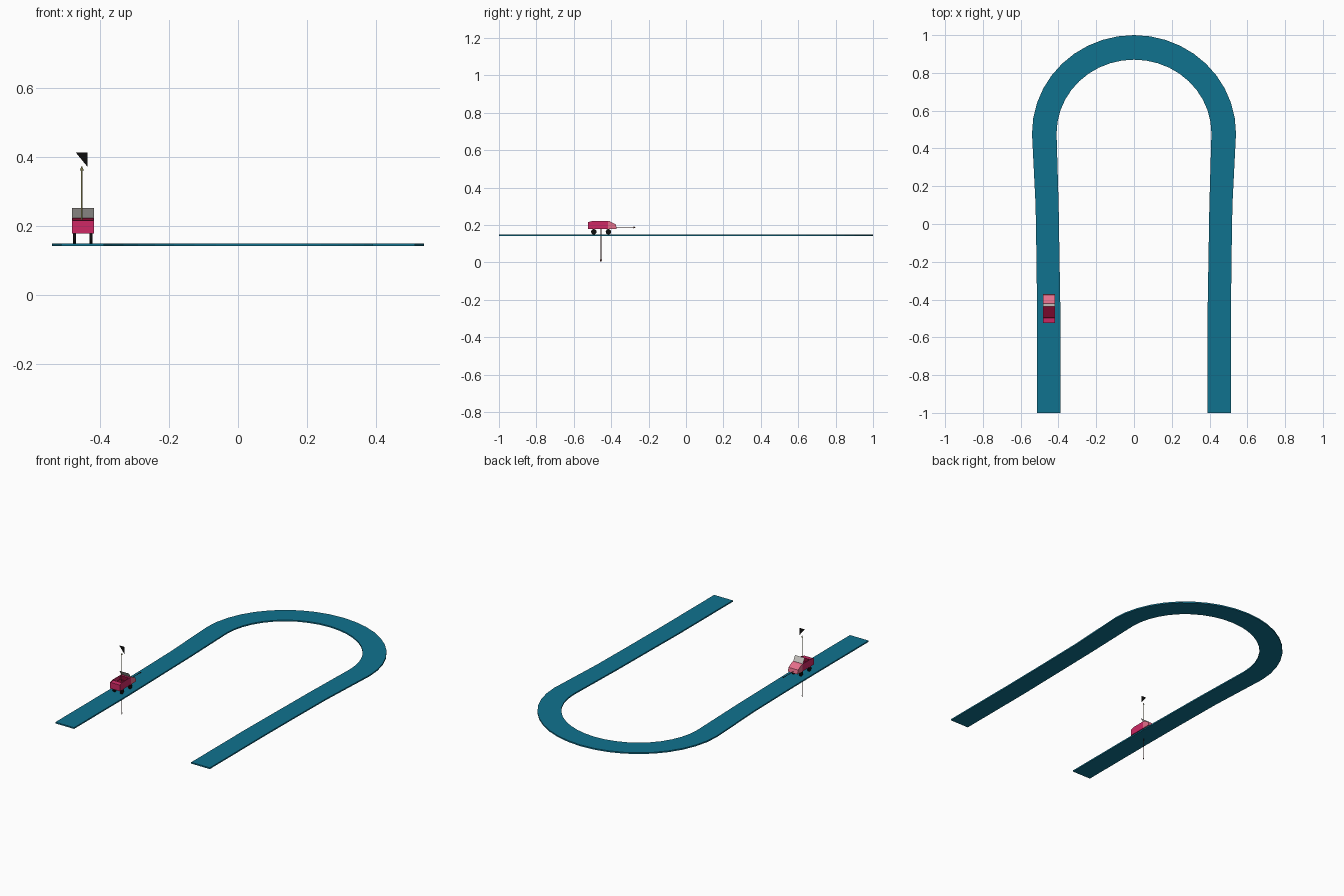
import bpy, bmesh, math

if "Cube" in bpy.data.objects:
    bpy.data.objects.remove(bpy.data.objects["Cube"])


def material(name, rgb):
    m = bpy.data.materials.new(name)
    m.diffuse_color = (*rgb, 1)
    m.use_nodes = True
    m.node_tree.nodes["Principled BSDF"].inputs["Base Color"].default_value = m.diffuse_color
    return m


TEAL = material("teal", (0.005, 0.17, 0.275))
CRIMSON = material("crimson", (0.62, 0.022, 0.13))
DARK = material("dark crimson", (0.19, 0.003, 0.025))
PINK = material("pink", (0.78, 0.16, 0.26))
GLASS = material("pale grey", (0.55, 0.53, 0.5))
BLACK = material("black", (0.004, 0.004, 0.004))
OLIVE = material("olive", (0.2, 0.19, 0.07))
BROWN = material("dark brown", (0.05, 0.012, 0.01))


def make(name, verts, faces, *mats):
    me = bpy.data.meshes.new(name)
    me.from_pydata(verts, [], faces)
    for m in mats:
        me.materials.append(m)
    ob = bpy.data.objects.new(name, me)
    bpy.context.collection.objects.link(ob)
    return ob


def prism(name, profile, x0, x1, *mats):
    """Extrude a (y, z) profile from x0 to x1."""
    n = len(profile)
    verts = [(x0, y, z) for y, z in profile] + [(x1, y, z) for y, z in profile]
    faces = [list(range(n)), list(range(2 * n - 1, n - 1, -1))]
    faces += [(i, i + n, (i + 1) % n + n, (i + 1) % n) for i in range(n)]
    ob = make(name, verts, faces, *mats)
    bm = bmesh.new()
    bm.from_mesh(ob.data)
    bmesh.ops.recalc_face_normals(bm, faces=bm.faces)
    bm.to_mesh(ob.data)
    bm.free()
    return ob


# U-shaped road: left leg, round bend, right leg
leg = [(-1.0, 0.513, 0.389), (-0.5, 0.513, 0.389), (-0.2, 0.516, 0.394),
       (0.1, 0.521, 0.399)]
N = 20
rows = [((-o, y), (-i, y)) for y, o, i in leg]
for k in range(N + 1):
    a = math.pi * (1 - k / N)
    c, s = math.cos(a), math.sin(a)
    rows.append(((0.54 * c, 0.48 + 0.52 * s), (0.41 * c, 0.48 + 0.39 * s)))
rows += [((o, y), (i, y)) for y, o, i in reversed(leg)]
verts = []
for o, i in rows:
    verts += [(*o, 0.149), (*i, 0.149), (*i, 0.141), (*o, 0.141)]
faces = [(0, 1, 2, 3), tuple(range(len(verts) - 1, len(verts) - 5, -1))]
for r in range(len(rows) - 1):
    for k in range(4):
        a, b = 4 * r + k, 4 * r + (k + 1) % 4
        faces.append((a, a + 4, b + 4, b))
road = make("road", verts, faces, TEAL)
bm = bmesh.new()
bm.from_mesh(road.data)
bmesh.ops.recalc_face_normals(bm, faces=bm.faces)
bm.to_mesh(road.data)
bm.free()

# Car body with an open cabin; it drives towards +y
CX, HW, WALL = -0.45, 0.032, 0.003
core = [(-0.525, 0.178), (-0.525, 0.215), (-0.497, 0.217), (-0.494, 0.2),
        (-0.435, 0.2), (-0.432, 0.222), (-0.418, 0.222), (-0.418, 0.178)]
body = prism("car_body", core, CX - HW + WALL, CX + HW - WALL, CRIMSON, DARK)
for p in body.data.polygons:
    if -0.4975 < p.center.y < -0.43 and p.center.z > 0.195:
        p.material_index = 1
side = [(-0.525, 0.178), (-0.525, 0.215), (-0.497, 0.222), (-0.418, 0.222),
        (-0.418, 0.178)]
for label, s in (("left", -1), ("right", 1)):
    prism(label + "_car_side", side, CX + s * HW, CX + s * (HW - WALL), CRIMSON)

# Sloping nose
nose = [(-0.418, 0.178), (-0.418, 0.222), (-0.408, 0.22), (-0.375, 0.202),
        (-0.37, 0.178)]
prism("nose", nose, CX - HW, CX + HW, PINK)

# Tilted windscreen sheet
make("windscreen", [(CX - HW, -0.42, 0.222), (CX + HW, -0.42, 0.222),
                    (CX + HW, -0.438, 0.251), (CX - HW, -0.438, 0.251)],
     [(0, 1, 2, 3)], GLASS)

# Wheels
for row, y in (("rear", -0.493), ("front", -0.415)):
    for label, s in (("left", -1), ("right", 1)):
        ring = [(y + 0.0145 * math.cos(2 * math.pi * k / 14),
                 0.163 + 0.0145 * math.sin(2 * math.pi * k / 14)) for k in range(14)]
        x = CX + s * 0.024
        prism(f"{row}_{label}_wheel", ring, x - 0.004, x + 0.004, BLACK)

# Flat marker arrows: up, forward and down
OX, OY, OZ, W, HEAD = -0.453, -0.455, 0.187, 0.002, 0.014
LEN = OZ


def arrow(name, place, mat):
    pts = [(-W, 0), (W, 0), (W, LEN - HEAD), (0.006, LEN - HEAD), (0, LEN),
           (-0.006, LEN - HEAD), (-W, LEN - HEAD)]
    make(name, [place(u, v) for u, v in pts], [tuple(range(7))], mat)


arrow("up_arrow", lambda u, v: (OX + u, OY, OZ + v), OLIVE)
arrow("forward_arrow", lambda u, v: (OX, OY + v, OZ + u), BROWN)
arrow("down_arrow", lambda u, v: (OX, OY + u, OZ - v), BROWN)

# Triangular flag over the up arrow
make("flag", [(-0.471, OY, 0.413), (-0.436, OY, 0.413), (-0.436, OY, 0.37)],
     [(0, 1, 2)], BLACK)
